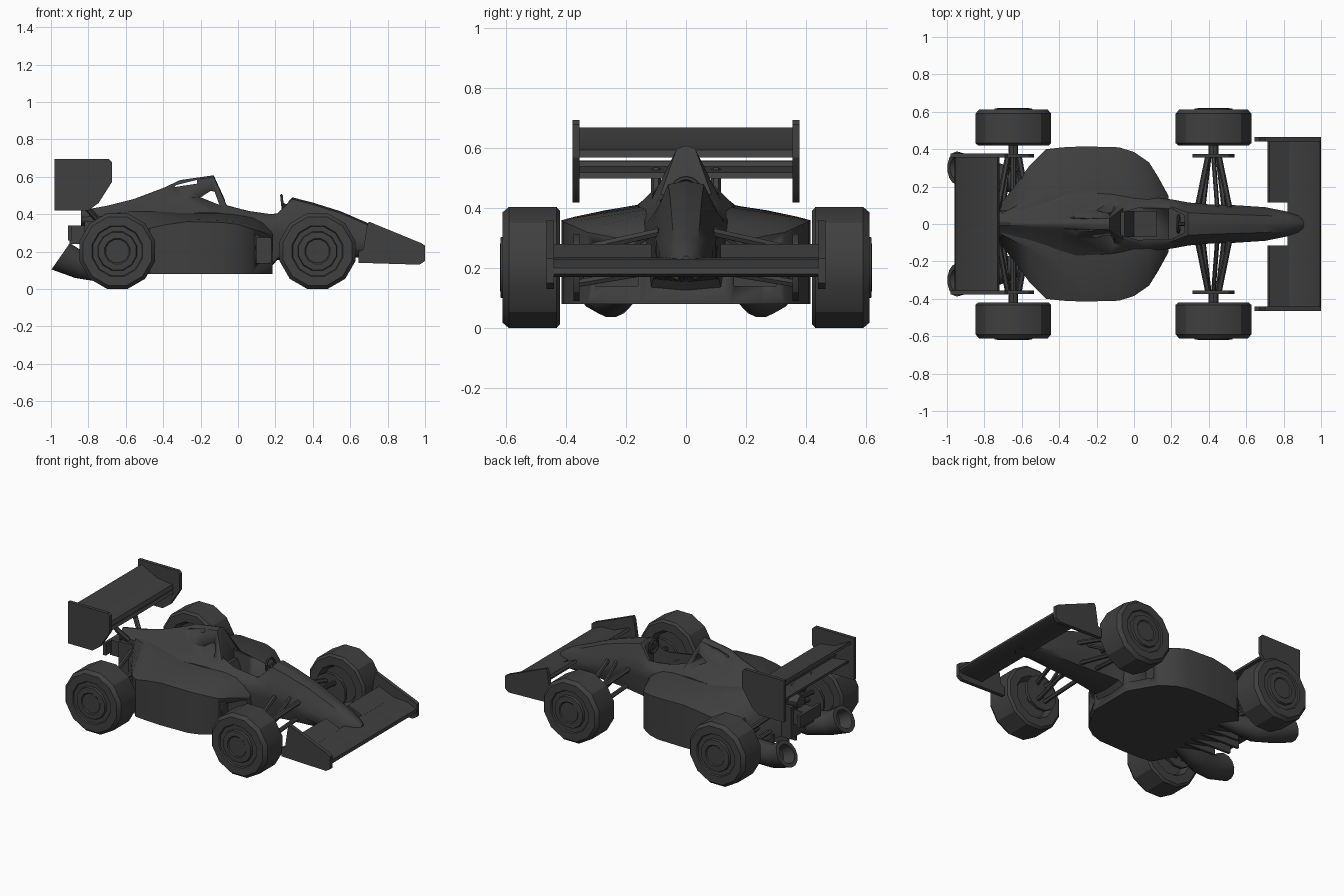
import bpy, bmesh, math
from mathutils import Vector

if "Cube" in bpy.data.objects:
    bpy.data.objects.remove(bpy.data.objects["Cube"])

paint = bpy.data.materials.new("charcoal")
paint.diffuse_color = (0.05, 0.05, 0.05, 1)
paint.use_nodes = True
paint.node_tree.nodes["Principled BSDF"].inputs["Base Color"].default_value = paint.diffuse_color


def finish(name, bm, angle=30):
    bmesh.ops.recalc_face_normals(bm, faces=bm.faces)
    me = bpy.data.meshes.new(name)
    bm.to_mesh(me)
    bm.free()
    me.materials.append(paint)
    ob = bpy.data.objects.new(name, me)
    bpy.context.collection.objects.link(ob)
    bpy.ops.object.select_all(action='DESELECT')
    ob.select_set(True)
    bpy.context.view_layer.objects.active = ob
    bpy.ops.object.shade_smooth_by_angle(angle=math.radians(angle))
    return ob


def loft(name, rings, angle=30):
    """Skin a list of equal-length closed rings and cap both ends."""
    bm = bmesh.new()
    vs = [[bm.verts.new(p) for p in r] for r in rings]
    n = len(vs[0])
    for a, b in zip(vs, vs[1:]):
        for i in range(n):
            j = (i + 1) % n
            bm.faces.new((a[i], a[j], b[j], b[i]))
    bm.faces.new(vs[0])
    bm.faces.new(vs[-1])
    return finish(name, bm, angle)


def prism(name, poly, y0, y1):
    """Extrude an x-z outline along y."""
    return loft(name, [[(x, y, z) for x, z in poly] for y in (y0, y1)])


def box(name, x0, x1, y0, y1, z0, z1):
    return prism(name, [(x0, z0), (x1, z0), (x1, z1), (x0, z1)], y0, y1)


def ring(c, d, r, n, turn=0.0):
    d = Vector(d).normalized()
    u = d.cross(Vector((0, 0, 1)))
    u = u.normalized() if u.length > 0.01 else Vector((1, 0, 0))
    v = u.cross(d)
    return [Vector(c) + r * (math.cos(t) * u + math.sin(t) * v)
            for t in (turn + 2 * math.pi * i / n for i in range(n))]


def rod(name, a, b, r, n=6):
    d = Vector(b) - Vector(a)
    return loft(name, [ring(a, d, r, n), ring(b, d, r, n)])


def section(x, half):
    """Mirror a half outline (bottom to top) into a closed ring."""
    return [(x, y, z) for y, z in half] + [(x, -y, z) for y, z in reversed(half)]


def cut(ob, cutter):
    m = ob.modifiers.new("cut", 'BOOLEAN')
    m.operation, m.solver, m.object = 'DIFFERENCE', 'EXACT', cutter
    bpy.ops.object.select_all(action='DESELECT')
    bpy.context.view_layer.objects.active = ob
    ob.select_set(True)
    bpy.ops.object.modifier_apply(modifier=m.name)


# Side pods and floor: x, bottom, half width, shoulder height, deck edge y and z, crown height
pods = [(-.78, .16, .05, .25, .03, .39, .40), (-.72, .14, .10, .27, .05, .40, .41),
        (-.64, .12, .20, .28, .09, .405, .415), (-.56, .10, .31, .295, .13, .408, .42),
        (-.47, .08, .40, .325, .19, .405, .42), (-.38, .08, .41, .345, .27, .393, .418),
        (-.27, .08, .415, .36, .37, .372, .415), (-.08, .08, .41, .355, .38, .367, .41),
        (.0, .08, .385, .345, .35, .36, .40), (.08, .08, .33, .32, .29, .34, .385),
        (.13, .08, .25, .305, .22, .325, .36), (.185, .08, .15, .285, .12, .305, .33)]
side_pods = loft("side_pods", [
    section(x, [(.01, zb), (w, zb), (w, zs), (dy, dz), (min(dy * .8, .14), zt - .005), (.01, zt)])
    for x, zb, w, zs, dy, dz, zt in pods])

# Chassis, engine cover and nose:
# x, bottom, belly width, shoulder width and height, top width and height, waist pinch
hull = [(-.84, .34, .03, .04, .385, .012, .42, .4), (-.70, .25, .05, .07, .39, .015, .445, .4),
        (-.56, .17, .08, .11, .40, .018, .48, .4), (-.40, .10, .11, .16, .40, .022, .54, .35),
        (-.31, .10, .12, .17, .405, .026, .582, .33), (-.13, .10, .12, .16, .41, .031, .608, .3),
        (-.06, .10, .12, .15, .40, .085, .455, .5), (.06, .10, .12, .145, .37, .10, .425, .5),
        (.17, .11, .12, .135, .35, .09, .41, .5), (.21, .155, .11, .13, .35, .09, .412, .5),
        (.29, .16, .10, .115, .35, .06, .49, .5),
        (.40, .165, .085, .105, .33, .055, .462, .5), (.55, .168, .075, .10, .29, .05, .415, .5),
        (.70, .17, .065, .09, .26, .045, .35, .5), (.82, .17, .055, .066, .23, .04, .30, .5),
        (.88, .175, .042, .05, .22, .03, .265, .5), (.91, .18, .02, .025, .21, .015, .24, .5)]
chassis = loft("chassis", [
    section(x, [(.005, zb), (wb, zb + .01), (ws, zs - .05), (ws, zs), (wt + (ws - wt) * k, zs + (zt - zs) * .45),
                (wt, zt - .01), (.005, zt)])
    for x, zb, wb, ws, zs, wt, zt, k in hull], 40)

# Cockpit opening, air box slots and side pod inlets
well = [(-.07, .06), (.02, .085), (.20, .08), (.27, .045)]
outline = well + [(x, -y) for x, y in reversed(well)]
cutters = [loft("cockpit_cutter", [[(x, y, z) for x, y in outline] for z in (.18, .7)]),
           prism("slot_cutter", [(-.34, .545), (-.22, .563), (-.22, .583), (-.33, .556)], -.3, .3),
           prism("hoop_cutter", [(-.20, .49), (-.10, .45), (-.125, .52), (-.145, .525)], -.3, .3)]
for c in cutters:
    cut(chassis, c)
cut(side_pods, cutters[0])
for s in (-1, 1):
    c = box("inlet_cutter", .04, .3, s * .16, s * .30, .14, .275)
    cut(side_pods, c)
    cutters.append(c)
for c in cutters:
    bpy.data.objects.remove(c)

# Cockpit fittings
prism("seat", [(-.06, .20), (.12, .20), (.12, .23), (.0, .25), (-.05, .40), (-.07, .40)], -.07, .07)
bpy.ops.mesh.primitive_torus_add(major_segments=16, minor_segments=6, major_radius=.045, minor_radius=.008,
                                 location=(.237, 0, .455), rotation=(0, math.radians(84), 0))
wheel = bpy.context.object
wheel.name = "steering_wheel"
wheel.data.materials.append(paint)
box("steering_spoke", .232, .242, -.045, .045, .445, .462)
rod("steering_column", (.237, 0, .455), (.34, 0, .40), .01)

# Front wing
prism("front_wing", [(1, .18), (.995, .20), (.93, .23), (.82, .235), (.82, .17), (.98, .17)], -.45, .45)
for s in (-1, 1):
    prism("front_flap", [(.83, .205), (.83, .235), (.725, .28), (.715, .265), (.80, .205)], s * .115, s * .45)
    prism("front_endplate", [(.645, .14), (.97, .13), (1, .15), (1, .232), (.98, .245), (.70, .36),
                             (.69, .34), (.67, .21), (.645, .20)], s * .44, s * .465)

# Rear wing
prism("rear_wing", [(-.72, .57), (-.73, .595), (-.84, .61), (-.955, .67), (-.96, .655), (-.86, .585)], -.36, .36)
prism("rear_lower_plane", [(-.72, .54), (-.73, .558), (-.85, .56), (-.85, .545)], -.36, .36)
prism("rear_lower_flap", [(-.78, .50), (-.79, .52), (-.94, .54), (-.94, .525), (-.86, .50)], -.36, .36)
for s in (-1, 1):
    prism("rear_endplate", [(-.98, .42), (-.80, .42), (-.745, .46), (-.675, .57), (-.675, .68), (-.69, .695),
                            (-.98, .695)], s * .355, s * .378)
    rod("rear_wing_strut", (-.76, s * .06, .38), (-.82, s * .10, .45), .016)
    rod("rear_wing_strut", (-.82, s * .10, .45), (-.86, s * .10, .53), .016)

# Gearbox and rear crash structure
box("gearbox", -.82, -.62, -.075, .075, .15, .36)
box("gearbox_tail", -.90, -.81, -.05, .05, .24, .34)
box("rear_crossbar", -.91, -.89, -.11, .11, .26, .34)

# Wheels: distance from centreline and radius across the tread
tread = [(.46, .12), (.42, .14), (.42, .195), (.432, .2095), (.59, .2095), (.612, .19), (.612, .14),
         (.604, .135), (.604, .108), (.618, .104), (.62, .07), (.614, .064)]
for axle_x, name, inner in ((.425, "front", .09), (-.645, "rear", .07)):
    for s in (-1, 1):
        c = lambda y, z=.2025, x=0: (axle_x + x, s * y, z)
        loft(name + "_wheel", [ring(c(y), (0, 1, 0), r, 12, math.pi / 12) for y, r in tread])
        loft(name + "_brake_disc", [ring(c(y), (0, 1, 0), .115, 12, math.pi / 12) for y in (.355, .375)])
        rod(name + "_axle", c(.36), c(.47), .026, 8)
        # Wishbones and push rod
        for dx in (-1, 1):
            rod(name + "_upper_arm", c(.36, .26, dx * .03), c(inner, .32, dx * .085), .015)
            rod(name + "_lower_arm", c(.36, .15, dx * .025), c(inner - .03, .20, dx * .06), .014)
        if name == "rear":
            rod("drive_shaft", c(.36, .2025), c(.05, .23), .016, 8)
        else:
            rod("push_rod", c(.36, .17), c(inner, .33, .02), .012)

# Exhaust pipes with hollow flared ends
for s in (-1, 1):
    path = [((-.48, .19, .125), (-1, .2, 0), .035), ((-.62, .225, .115), (-1, .2, 0), .06),
            ((-.73, .25, .11), (-1, .25, 0), .075), ((-.85, .285, .13), (-1, .2, .25), .075),
            ((-.948, .30, .175), (-.82, 0, .57), .088), ((-.948, .30, .175), (-.82, 0, .57), .062),
            ((-.88, .295, .14), (-.9, 0, .4), .05)]
    loft("exhaust_pipe", [ring((x, s * y, z), (d[0], s * d[1], d[2]), r, 14) for (x, y, z), d, r in path], 40)

# Diffuser fins under the rising tail
for s in (-1, 1):
    for y, end in ((.04, -.78), (.11, -.72)):
        prism("diffuser_fin", [(-.46, .08), (end, .09), (end, .17), (-.46, .12)], s * y - .008, s * y + .008)
